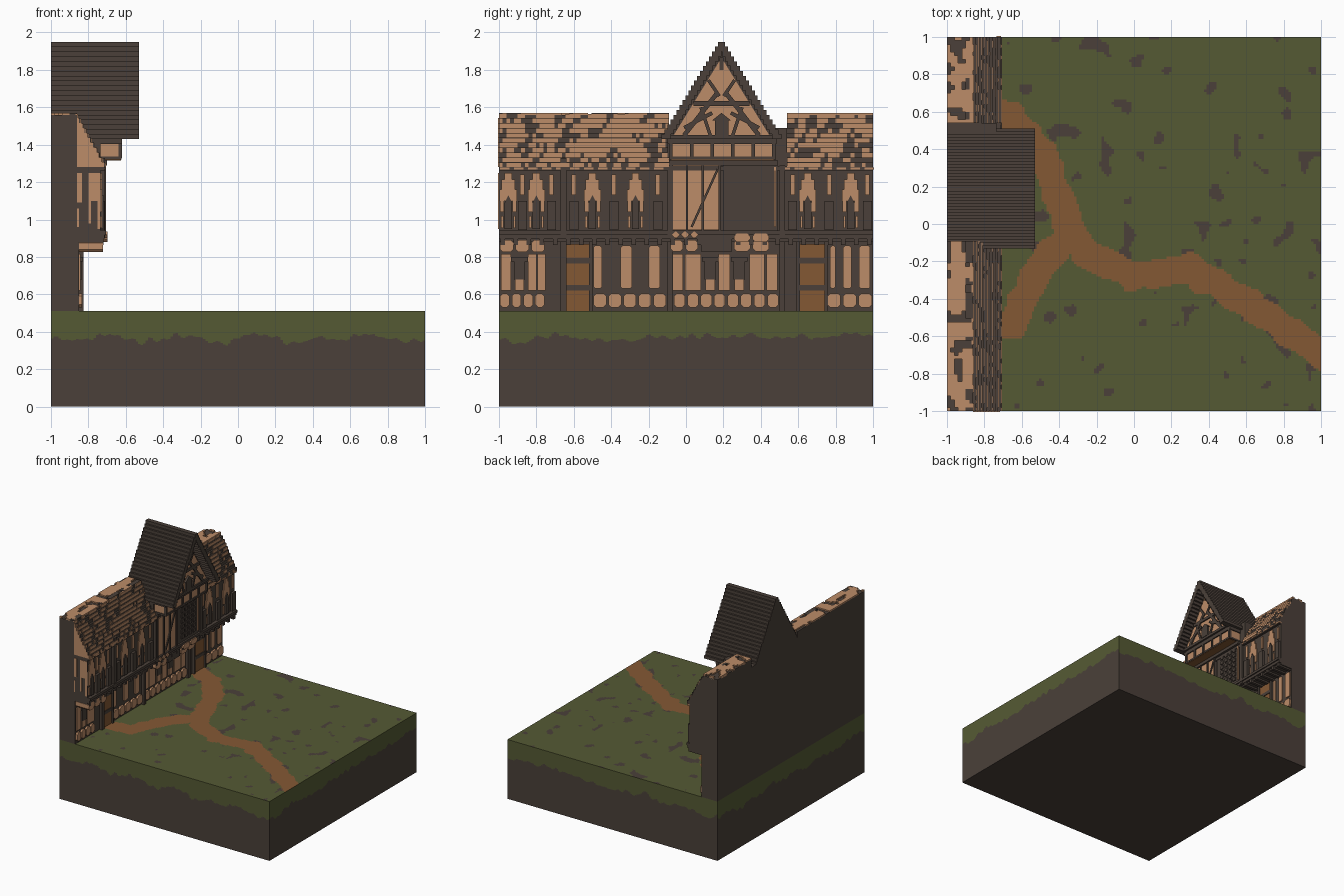
import bpy, bmesh, math, random
from mathutils import Vector, noise

random.seed(4)
if "Cube" in bpy.data.objects:
    bpy.data.objects.remove(bpy.data.objects["Cube"], do_unlink=True)

# Materials
MATS = []
for name, col in (("dark_brown", (.069, .051, .041)), ("tan_plaster", (.503, .262, .138)),
                  ("grass_green", (.091, .102, .034)), ("path_brown", (.231, .098, .034))):
    m = bpy.data.materials.new(name)
    m.use_nodes = True
    m.diffuse_color = (*col, 1)
    m.node_tree.nodes["Principled BSDF"].inputs["Base Color"].default_value = (*col, 1)
    MATS.append(m)
DARK, TAN, GREEN, BROWN = range(4)


class Part:
    """Collects prisms (outlines in y-z, extruded along x) into one object."""
    def __init__(self, name):
        self.name, self.bm = name, bmesh.new()

    def prism(self, pts, x0, x1, mat=DARK):
        a = [self.bm.verts.new((x0, y, z)) for y, z in pts]
        b = [self.bm.verts.new((x1, y, z)) for y, z in pts]
        faces = [a[::-1], b] + [(a[i - 1], a[i], b[i], b[i - 1]) for i in range(len(a))]
        for f in faces:
            self.bm.faces.new(f).material_index = mat

    def box(self, x0, x1, y0, y1, z0, z1, mat=DARK):
        self.prism([(y0, z0), (y1, z0), (y1, z1), (y0, z1)], x0, x1, mat)

    def stone(self, x0, x1, y0, y1, z0, z1, mat=TAN, c=.015):
        self.prism([(y0 + c, z0), (y1 - c, z0), (y1, z0 + c), (y1, z1 - c),
                    (y1 - c, z1), (y0 + c, z1), (y0, z1 - c), (y0, z0 + c)], x0, x1, mat)

    def bar(self, p, q, w, x0, x1, mat=DARK):
        p, q = Vector(p), Vector(q)
        d = (q - p).normalized()
        n = Vector((-d.y, d.x)) * w / 2
        self.prism([p + n, p - n, q - n, q + n], x0, x1, mat)

    def quad(self, pts, mat):
        self.bm.faces.new([self.bm.verts.new(p) for p in pts]).material_index = mat

    def done(self, weld=False):
        if weld:
            bmesh.ops.remove_doubles(self.bm, verts=self.bm.verts, dist=1e-5)
        bmesh.ops.recalc_face_normals(self.bm, faces=self.bm.faces)
        me = bpy.data.meshes.new(self.name)
        self.bm.to_mesh(me)
        self.bm.free()
        for m in MATS:
            me.materials.append(m)
        ob = bpy.data.objects.new(self.name, me)
        bpy.context.collection.objects.link(ob)


# Ground block: grass top with forked path and bare patches
G = .51
PATHS = [[(-.86, .66), (-.66, .58), (-.5, .38), (-.4, .15), (-.36, 0), (-.25, -.17), (0, -.28),
          (.3, -.24), (.6, -.42), (1.05, -.72)], [(-.86, -.56), (-.65, -.53), (-.5, -.22), (-.36, -.08)]]
SEGS = [(Vector(a), Vector(b)) for p in PATHS for a, b in zip(p, p[1:])]


def ground_mat(x, y):
    p = Vector((x, y))
    dist = 9
    for a, b in SEGS:
        t = max(0, min(1, (p - a).dot(b - a) / (b - a).length_squared))
        dist = min(dist, (p - a - (b - a) * t).length)
    wobble = noise.noise((x * 11, y * 11, 3)) * .025
    if dist < .078 + wobble:
        return BROWN
    edge = .12 if dist < .11 else 0
    return DARK if noise.noise((x * 11, y * 11, 8.3)) > .47 - edge - .06 * (y > .2) else GREEN


ground = Part("ground_block")
N = 150
s = 2 / N
for i in range(N):
    for j in range(N):
        x, y = -1 + i * s, -1 + j * s
        ground.quad([(x, y, G), (x + s, y, G), (x + s, y + s, G), (x, y + s, G)],
                    ground_mat(x + s / 2, y + s / 2))
# Block sides: soil with a ragged grass edge
for k in range(4):
    c, sn = round(math.cos(k * math.pi / 2)), round(math.sin(k * math.pi / 2))
    for i in range(N):
        u, v = -1 + i * s, -1 + (i + 1) * s
        h = .365 + .05 * noise.noise((u * 5, k * 7.1, 0)) + .03 * noise.noise((u * 22, k * 3.3, 5))
        P = lambda t, z: (t * c + sn, t * sn - c, z)
        ground.quad([P(u, 0), P(v, 0), P(v, h), P(u, h)], DARK)
        ground.quad([P(u, h), P(v, h), P(v, G), P(u, G)], GREEN)
ground.quad([(-1, -1, 0), (-1, 1, 0), (1, 1, 0), (1, -1, 0)], DARK)
ground.done()

# House walls: narrow ground floor and overhanging upper floor
F0, F1 = -.85, -.735
walls = Part("house_walls")
walls.box(-1, F0, -1, 1, G, .9)
walls.box(-1, F1, -1, 1, .88, 1.29)
walls.box(-1, F1, -.1, .54, 1.28, 1.49)
walls.done()

# Timber frame: beams, joists and posts
frame = Part("timber_frame")
for z0, z1, x in ((.895, .918, -.715), (.918, .94, -.705), (1.262, 1.285, -.715)):
    frame.box(F1 - .02, x, -1, 1, z0, z1)
for y in (-.655, -.085, .515):
    frame.box(F0, F0 + .025, y - .015, y + .015, G, .9)
    frame.box(F1, F1 + .025, y - .015, y + .015, .9, 1.29)
for i in range(29):
    y = -.98 + i * .07
    frame.box(F0, -.72, y - .012, y + .012, .865, .895)
frame.done()

# Ground floor: stones, plaster strips and windows
low = Part("ground_floor_panels")
W = F0 + .009


def row(part, y0, y1, z0, z1, n, x0, x1):
    w = (y1 - y0) / n
    for i in range(n):
        part.stone(x0, x1, y0 + i * w + .006, y0 + (i + 1) * w - .006, z0, z1)


for y0, y1, n in ((-1, -.75, 4), (-.5, -.1, 5), (-.07, .5, 8), (.75, 1, 3)):
    row(low, y0, y1, .53, .605, n, F0, W + .008)
for y0, y1 in ((-.99, -.935), (-.845, -.80), (-.795, -.75), (-.08, -.015), (-.005, .08),
               (.175, .235), (.34, .42), (.43, .49)):
    low.box(F0, W, y0, y1, .62, .815, TAN)
for y0, y1 in ((-.495, -.45), (-.35, -.29), (-.2, -.14), (.77, .80), (.84, .885), (.925, .985)):
    low.stone(F0, W, y0, y1, .63, .86, TAN, .01)
for y in (-.89, .13, .285):  # hooded windows
    low.box(F0, W + .012, y - .045, y + .045, .775, .80)
    low.box(F0, W, y - .025, y + .025, .62, .68, TAN)
    low.box(F0, W + .006, y - .03, y + .03, .68, .775)
low.done()

# Bracket stones under the overhang
brk = Part("bracket_stones")
for y0, y1, n, z0 in ((-1, -.75, 3, .825), (-.09, .07, 2, .83), (.25, .45, 2, .83)):
    row(brk, y0, y1, z0, .89, n, F0, -.722)
brk.box(F0, -.722, .08, .245, .83, .895)
row(brk, -.08, .07, .9, .935, 3, F1, -.697)
row(brk, .25, .45, .88, .925, 2, F1, -.697)
brk.done()

# Doors with dark hinge bands
for name, y in (("left_door", -.585), ("right_door", .675)):
    door = Part(name)
    door.box(F0, W, y - .066, y + .066, G, .87, BROWN)
    for z in (.635, .78):
        door.box(W, W + .006, y - .066, y + .066, z - .014, z + .014)
    for side in (-1, 1):
        door.box(F0, W + .012, y + side * .075 - .009, y + side * .075 + .009, G, .88)
    door.done()

# Upper floor: arched plaster motifs between dark windows
up = Part("upper_floor_panels")
U = F1 + .009
for c in (-.95, -.8, -.5, -.27, .65, .88):
    for h, z0, z1 in ((.02, 1.215, 1.25), (.036, 1.16, 1.215), (.046, 1.1, 1.16)):
        up.box(F1, U, c - h, c + h, z0, z1, TAN)
    for sgn in (-1, 1):
        y = c + sgn * .033
        up.box(F1, U, y - .011, y + .011, 1.04, 1.1, TAN)
        up.box(F1, U, y - .006, y + .006, .955, 1.02, TAN)
    up.prism([(c - .02, .95), (c + .02, .95), (c + .02, 1.09), (c, 1.13), (c - .02, 1.09)], F1, U + .008)
for c in (-.875, -.72, -.6, -.385, -.15, .57, .765, .97):
    up.box(F1, U, c - .012, c + .012, 1.13, 1.24, TAN)
    up.box(F1, U + .012, c - .024, c + .024, .945, 1.1)
for i in range(27):
    y = -.97 + i * .075
    if not -.1 < y < .52:
        up.box(F1, -.711, y - .025, y + .025, 1.268, 1.279, TAN)
# Plaster bay with studs and brace
up.box(F1, -.715, -.08, .18, .945, 1.295, TAN)
for y in (-.08, .005, .09, .18):
    up.box(F1, -.705, y - .006, y + .006, .94, 1.295)
up.bar((.03, .96), (.17, 1.27), .012, -.72, -.706)
# Lattice window
up.box(F1, -.72, .2, .49, .94, 1.29)
for i in range(4):
    for j in range(7):
        y, z = .27 + i * .052, .985 + j * .045
        up.box(-.72, -.712, y - .016, y + .016, z - .015, z + .015)
up.box(F1, -.711, .47, .482, .96, 1.28, TAN)
up.done()

# End wall panels on the front-facing end
end = Part("end_wall_panels")
for x0, x1, z0, z1 in ((-.86, -.835, 1.09, 1.25), (-.80, -.785, .98, 1.25), (-.785, -.737, 1.1, 1.25),
                       (-.752, -.737, .95, 1.1), (-.86, -.85, .96, 1.06)):
    end.box(x0, x1, -1.004, -.99, z0, z1, TAN)
end.done()

# Main roof: stepped shingle courses with mottled risers
ROWS, RH = 11, .0262
roof = Part("main_roof")
for y0, y1 in ((-1, -.09), (.54, 1)):
    n = round((y1 - y0) / .02)
    w = (y1 - y0) / n
    for i in range(ROWS):
        z, xf = 1.28 + i * RH, -.712 - i * .0148
        roof.box(-1, xf, y0, y1, z, z + RH - (.01 if i == ROWS - 1 else 0))
        if y0 == -1 and xf > -.86:
            roof.box(-.86, xf - .004, -1.004, -.99, z, z + RH, TAN)
        for j in range(n):
            y = y0 + j * w
            a, b = y + z, y - z
            if noise.noise((a * 9, b * 24, 1.7)) > -.13:
                roof.box(xf - .01, xf + .005, y, y + w, z, z + RH - .003, TAN)
    # Flat top with scattered plaster and a broken ridge edge
    zt = 1.28 + ROWS * RH - .01
    for j in range(n):
        y = y0 + j * w
        if random.random() < .75:
            roof.box(-.9, -.862, y, y + w, zt, zt + .01)
        for k in range(7):
            x = -1 + k * .02
            if noise.noise((x * 13, y * 13, 6.1)) > -.12:
                roof.box(x, x + .02, y, y + w, zt - .01, zt + .011, TAN)
roof.box(-1, -.71, -.67, -.64, 1.28, 1.33)
roof.done()

# Tall cross gable: stepped slopes, open rakes at the face
C = .19
gable = Part("gable_roof")
for i in range(20):
    h, z = .32 - i * .0158, 1.43 + i * .026
    gable.box(-1, -.62, C - h, C + h, z, z + .026)
    t = min(.05, h)
    for sgn in (-1, 1):
        ys = sorted((C + sgn * h, C + sgn * (h - t)))
        gable.box(-.62, -.53, *ys, z, z + .026)
gable.done()

# Gable face: plaster with timber bracing
face = Part("gable_face")
face.prism([(C - .265, 1.435), (C + .265, 1.435), (C, 1.865)], -.62, -.612, TAN)
face.box(-.615, -.6, C - .27, C + .27, 1.43, 1.452)
face.box(-.615, -.596, C - .036, C + .036, 1.45, 1.53)
face.prism([(C - .05, 1.53), (C + .05, 1.53), (C, 1.57)], -.615, -.596)
face.bar((C, 1.8), (C, 1.865), .02, -.615, -.604)
for sgn in (-1, 1):
    for p, q, w in (((.2, 1.45), (.02, 1.68), .024), ((.05, 1.57), (.2, 1.49), .02),
                    ((0, 1.62), (.15, 1.62), .026), ((.012, 1.66), (.07, 1.745), .018),
                    ((.06, 1.45), (.11, 1.6), .018)):
        face.bar((C + sgn * p[0], p[1]), (C + sgn * q[0], q[1]), w, -.615, -.602)
face.done()

# Projecting band below the gable
band = Part("gable_band")
band.box(F1, -.63, -.085, .475, 1.325, 1.43, TAN)
band.box(F1, -.62, -.1, .485, 1.403, 1.43)
band.box(F1, -.622, -.09, .48, 1.32, 1.336)
band.box(F1, -.626, -.08, .47, 1.316, 1.32, BROWN)
for i in range(6):
    y = -.08 + i * .11
    band.box(-.64, -.62, y - .009, y + .009, 1.33, 1.405)
band.box(F1, -.7, -.09, .49, 1.29, 1.318)
band.done()
